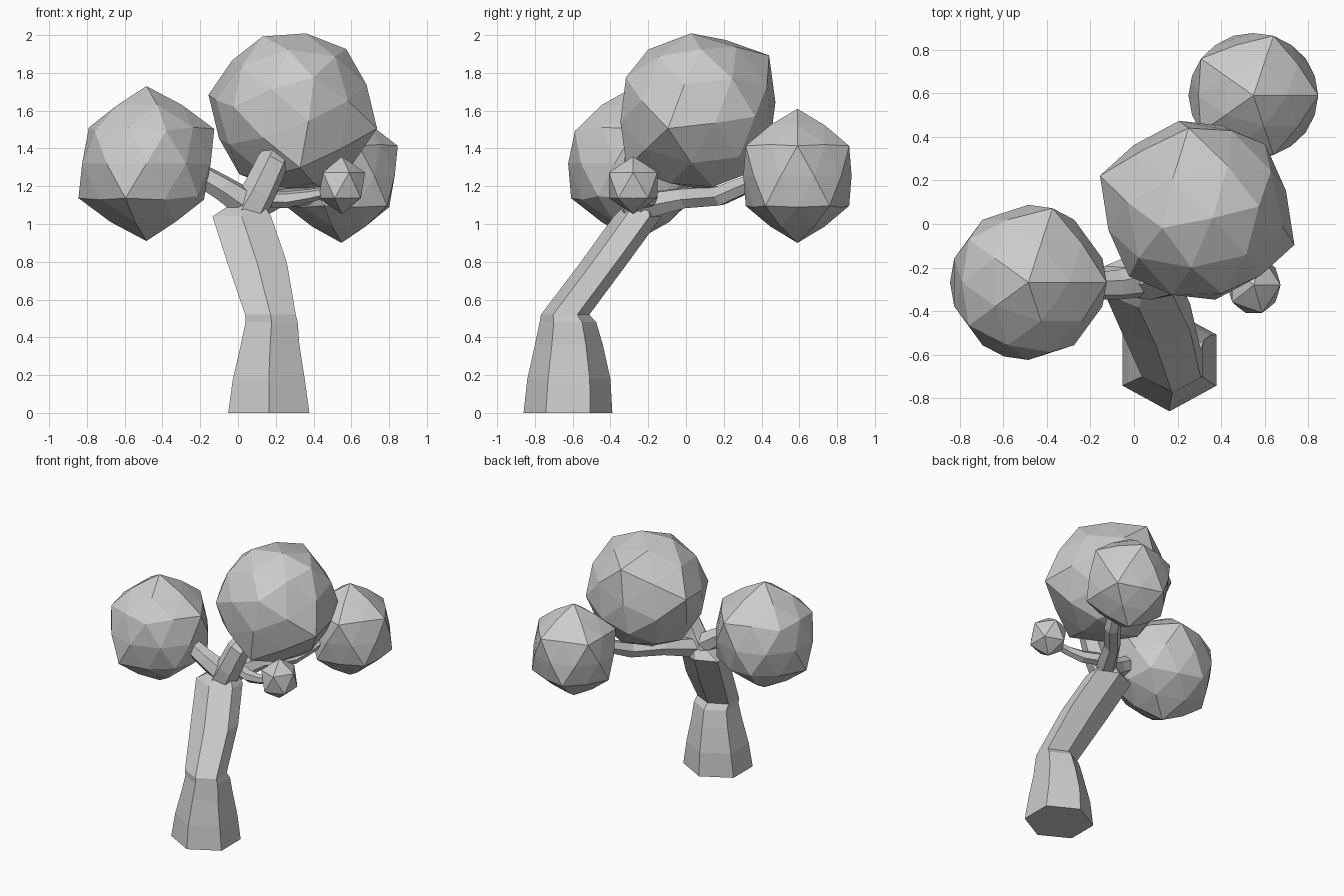
import bpy, bmesh, math
from mathutils import Vector, Matrix

if "Cube" in bpy.data.objects:
    bpy.data.objects.remove(bpy.data.objects["Cube"])


def add_object(name, bm):
    bmesh.ops.recalc_face_normals(bm, faces=bm.faces[:])
    me = bpy.data.meshes.new(name)
    bm.to_mesh(me)
    bm.free()
    bpy.context.collection.objects.link(bpy.data.objects.new(name, me))


def skin(name, rings):
    """Join equal-sized rings of points into a closed faceted tube."""
    bm = bmesh.new()
    loops = [[bm.verts.new(p) for p in ring] for ring in rings]
    n = len(loops[0])
    for a, b in zip(loops, loops[1:]):
        for i in range(n):
            j = (i + 1) % n
            bm.faces.new((a[i], a[j], b[j], b[i]))
    bm.faces.new(loops[0])
    bm.faces.new(loops[-1])
    add_object(name, bm)


def branch(name, path, sides=6):
    """Tapered tube along (x, y, z, radius) points."""
    pts = [Vector(p[:3]) for p in path]
    rings = []
    for k, p in enumerate(pts):
        d = pts[min(k + 1, len(pts) - 1)] - pts[max(k - 1, 0)]
        u = d.cross(Vector((0.3, -1, 0.2))).normalized()
        v = d.normalized().cross(u)
        rings.append([p + path[k][3] * (u * math.cos(t) + v * math.sin(t))
                      for t in (math.tau * i / sides for i in range(sides))])
    skin(name, rings)


def foliage(name, centre, scale, rot=None, inset=0.89, keep=(), dent=1.0):
    """Icosphere whose main corners stand out; corners off the keep axes are dented."""
    bm = bmesh.new()
    bmesh.ops.create_icosphere(bm, subdivisions=2, radius=1)
    m = Matrix.Translation(centre) @ (rot or Matrix()) @ Matrix.Diagonal((*scale, 1))
    for v in bm.verts:
        if len(v.link_edges) == 6:
            v.co *= inset
        elif all(abs(v.co.dot(k)) < 0.95 for k in keep):
            v.co *= dent
    bmesh.ops.transform(bm, matrix=m, verts=bm.verts[:])
    add_object(name, bm)


# Trunk: hexagonal sections (x centre, y centre, z, x half-width, y half-width)
sections = [
    (0.163, -0.625, 0.00, 0.215, 0.235),
    (0.163, -0.62, 0.18, 0.19, 0.22),
    (0.17, -0.62, 0.36, 0.155, 0.18),
    (0.178, -0.625, 0.48, 0.138, 0.15),
    (0.172, -0.64, 0.52, 0.134, 0.128),
    (0.10, -0.43, 0.80, 0.158, 0.126),
    (0.02, -0.256, 1.04, 0.155, 0.127),
    (0.045, -0.24, 1.10, 0.09, 0.08),
]
rings = []
for x, y, z, hx, hy in sections:
    rings.append([(x + hx / 0.866 * math.cos(t), y + hy * math.sin(t), z)
                  for t in (math.radians(30 + 60 * i) for i in range(6))])
skin("trunk", rings)

# Branches
branch("left_branch", [(0.07, -0.25, 1.09, 0.085), (-0.08, -0.28, 1.19, 0.07),
                       (-0.25, -0.285, 1.29, 0.06)])
branch("upper_branch", [(0.05, -0.25, 1.06, 0.1), (0.11, -0.26, 1.17, 0.092),
                        (0.18, -0.25, 1.32, 0.085), (0.24, -0.12, 1.45, 0.06)])
branch("back_branch", [(0.07, -0.24, 1.09, 0.08), (0.20, 0.0, 1.14, 0.06),
                       (0.35, 0.18, 1.15, 0.058), (0.48, 0.42, 1.25, 0.045)])
branch("right_branch", [(0.14, -0.18, 1.13, 0.045), (0.27, -0.24, 1.13, 0.045),
                        (0.38, -0.27, 1.15, 0.035), (0.52, -0.28, 1.18, 0.025)])

# Foliage balls, with the sharper corner axes listed
up = Vector((0, 0, 1))
across = Vector((0.894, 0, 0.447))
front_low = Vector((0.276, 0.851, 0.447))
back_low = Vector((-0.276, 0.851, -0.447))
foliage("left_foliage", (-0.485, -0.268, 1.32), (0.402, 0.40, 0.41),
        keep=[up, across, front_low], dent=0.94)
foliage("back_foliage", (0.548, 0.59, 1.255), (0.333, 0.322, 0.355))
foliage("small_foliage", (0.55, -0.28, 1.205), (0.137, 0.15, 0.152), inset=0.86)

# Crown is tilted: aim its pole and one upper corner
pole = Vector((-0.45, 0.16, 0.09)).normalized()
side = Vector((-0.04, 0.38, 0.30))
side = (side - pole * side.dot(pole)).normalized()
tilt = Matrix((side, pole.cross(side), pole)).transposed().to_4x4()
foliage("crown_foliage", (0.29, 0.063, 1.595), (0.482, 0.482, 0.482), tilt,
        inset=0.875, keep=[up, across], dent=0.905)
